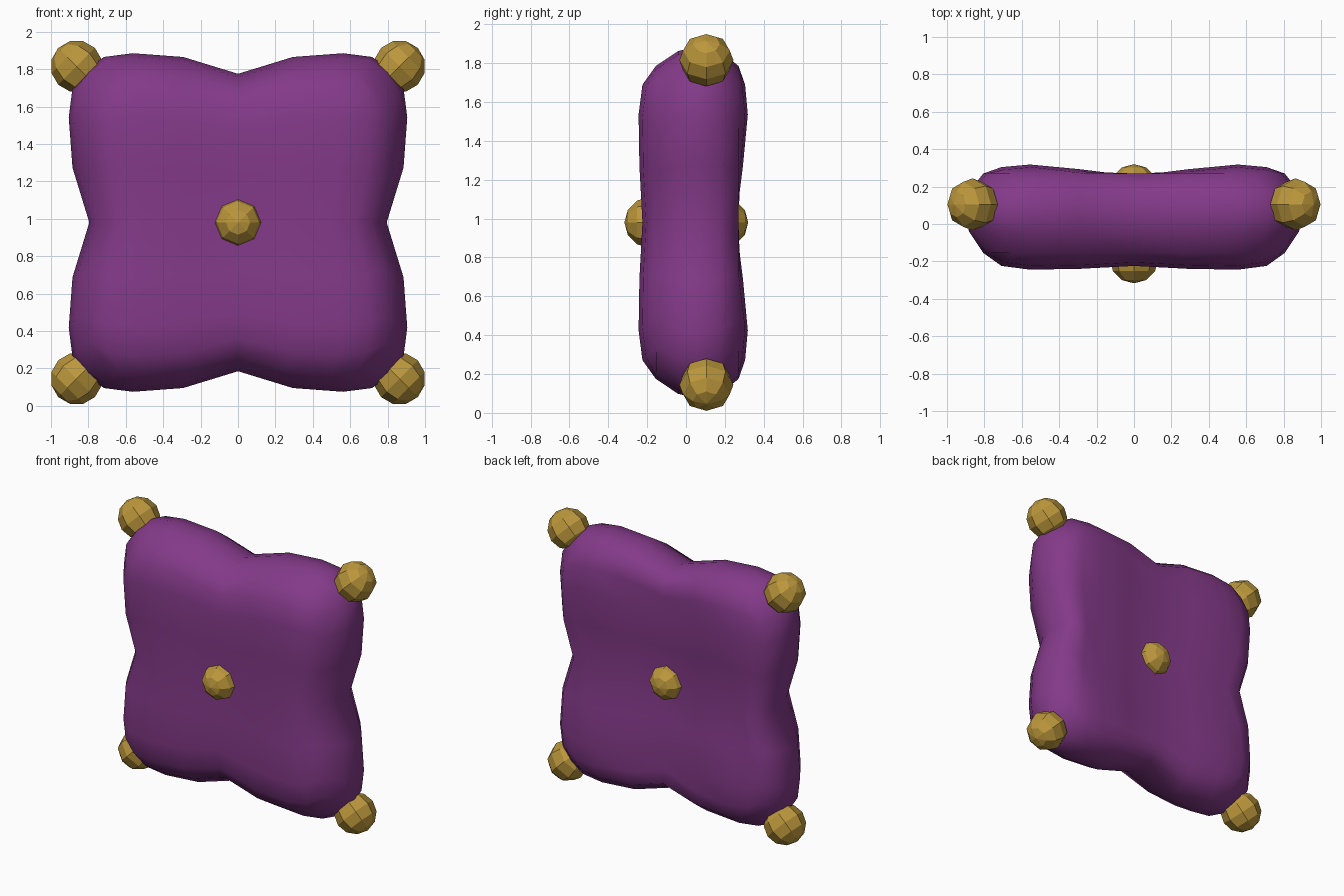
import bpy, bmesh, math
from mathutils import Vector, Matrix

if "Cube" in bpy.data.objects:
    bpy.data.objects.remove(bpy.data.objects["Cube"])


def material(name, rgb):
    m = bpy.data.materials.new(name)
    m.diffuse_color = (*rgb, 1)
    m.use_nodes = True
    m.node_tree.nodes["Principled BSDF"].inputs["Base Color"].default_value = m.diffuse_color
    return m


PURPLE = material("purple cloth", (0.23, 0.042, 0.25))
GOLD = material("gold", (0.50, 0.31, 0.045))
CZ = 0.98  # height of the pillow centre


def add(name, bm, mat):
    mesh = bpy.data.meshes.new(name)
    bm.to_mesh(mesh)
    bm.free()
    mesh.materials.append(mat)
    ob = bpy.data.objects.new(name, mesh)
    bpy.context.collection.objects.link(ob)
    return ob


# Pillow: four plump lobes with pinched edge middles
REACH = [0.795, 0.885, 0.905, 0.885, 0.815]   # outline, middle to corner
STEP = [0, 0.36, 0.69, 0.88, 1]               # grid spacing
FRONT = [0.93, 0.985, 1, 0.93]                # puffiness of each side
BACK = [0.78, 0.91, 1, 0.95]


def spot(i, j, y, s):
    x = math.copysign(STEP[abs(i)] * REACH[abs(j)] * s, i)
    z = math.copysign(STEP[abs(j)] * REACH[abs(i)] * s, j)
    return (x, y, CZ + z)


bm = bmesh.new()
R = range(-4, 5)


def panel(puff, depth, edge_y):
    grid = {}
    for i in R:
        for j in R:
            if max(abs(i), abs(j)) == 4:
                y = edge_y
            else:
                y = 0.04 + depth * puff[abs(i)] * puff[abs(j)]
            grid[i, j] = bm.verts.new(spot(i, j, y, 0.89))
    for i in R[:-1]:
        for j in R[:-1]:
            bm.faces.new([grid[i, j], grid[i + 1, j], grid[i + 1, j + 1], grid[i, j + 1]])
    return grid


rim = ([(i, -4) for i in range(-4, 4)] + [(4, j) for j in range(-4, 4)]
       + [(i, 4) for i in range(4, -4, -1)] + [(-4, j) for j in range(4, -4, -1)])
front = panel(FRONT, -0.284, -0.155)
back = panel(BACK, 0.278, 0.27)
loops = [[front[k] for k in rim]]
for y, s in ((-0.04, 0.975), (0.065, 1.0), (0.175, 0.975)):
    loops.append([bm.verts.new(spot(*k, y, s)) for k in rim])
loops.append([back[k] for k in rim])
for a, b in zip(loops, loops[1:]):
    for k in range(len(rim)):
        n = (k + 1) % len(rim)
        bm.faces.new([a[k], a[n], b[n], b[k]])
bmesh.ops.recalc_face_normals(bm, faces=bm.faces)
for f in bm.faces:
    f.smooth = True
add("pillow", bm, PURPLE)


# Gold balls: corner knobs and centre buttons
def ball(name, centre, axis, r):
    b = bmesh.new()
    turn = Vector(axis).to_track_quat('Z', 'Y').to_matrix().to_4x4()
    bmesh.ops.create_uvsphere(b, u_segments=8, v_segments=6, radius=r,
                              matrix=Matrix.Translation(centre) @ turn)
    add(name, b, GOLD)


for sx, side in ((-1, "left"), (1, "right")):
    for sz, level in ((-1, "lower"), (1, "upper")):
        ball(f"{level}_{side}_corner_knob", (sx * 0.863, 0.105, CZ + sz * 0.835),
             (sx, 0, sz), 0.139)
ball("front_button", (0, -0.187, CZ), (0, -1, 0), 0.13)
ball("back_button", (0, 0.19, CZ), (0, 1, 0), 0.13)
